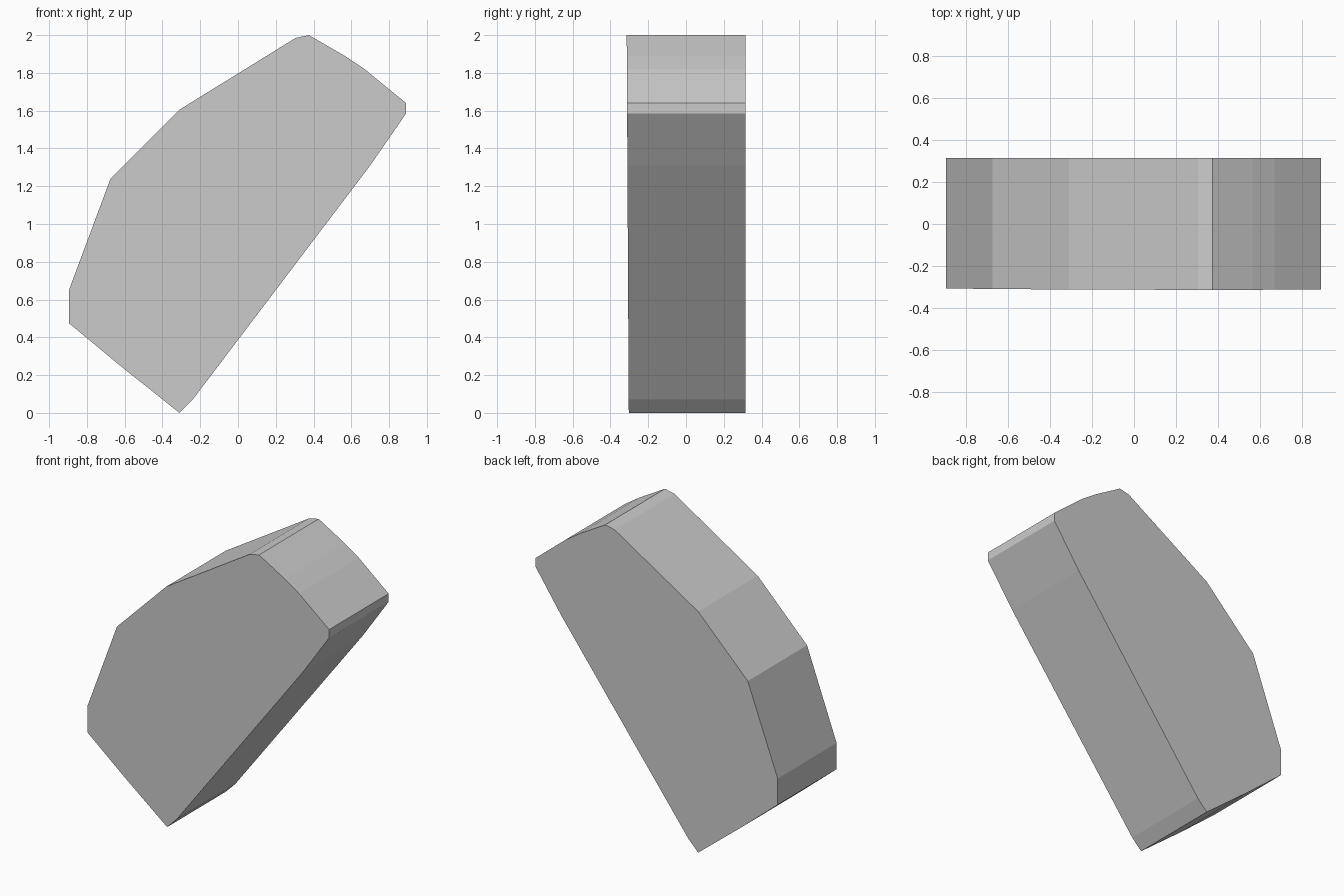
import bpy, bmesh

if "Cube" in bpy.data.objects:
    bpy.data.objects.remove(bpy.data.objects["Cube"])

# Front outline (x, z), counter-clockwise seen from the front
PROFILE = [(-0.31, 0.0), (-0.24, 0.07), (0.70, 1.31), (0.89, 1.585),
           (0.89, 1.64), (0.67, 1.82), (0.565, 1.89), (0.375, 2.0),
           (0.305, 1.985), (-0.31, 1.605), (-0.675, 1.24),
           (-0.895, 0.65), (-0.895, 0.475), (-0.63, 0.255)]
BACK = 0.314


def front_y(z):
    # The front face leans very slightly outward towards the top
    return -0.303 - 0.0055 * z


# Slab: front face and back face joined by flat sides
bm = bmesh.new()
front = [bm.verts.new((x, front_y(z), z)) for x, z in PROFILE]
back = [bm.verts.new((x, BACK, z)) for x, z in PROFILE]
bm.faces.new(front)
bm.faces.new(back[::-1])
n = len(PROFILE)
for i in range(n):
    j = (i + 1) % n
    bm.faces.new((front[j], front[i], back[i], back[j]))
bmesh.ops.recalc_face_normals(bm, faces=bm.faces)

mesh = bpy.data.meshes.new("angled_slab")
bm.to_mesh(mesh)
bm.free()
bpy.context.collection.objects.link(bpy.data.objects.new("angled_slab", mesh))
